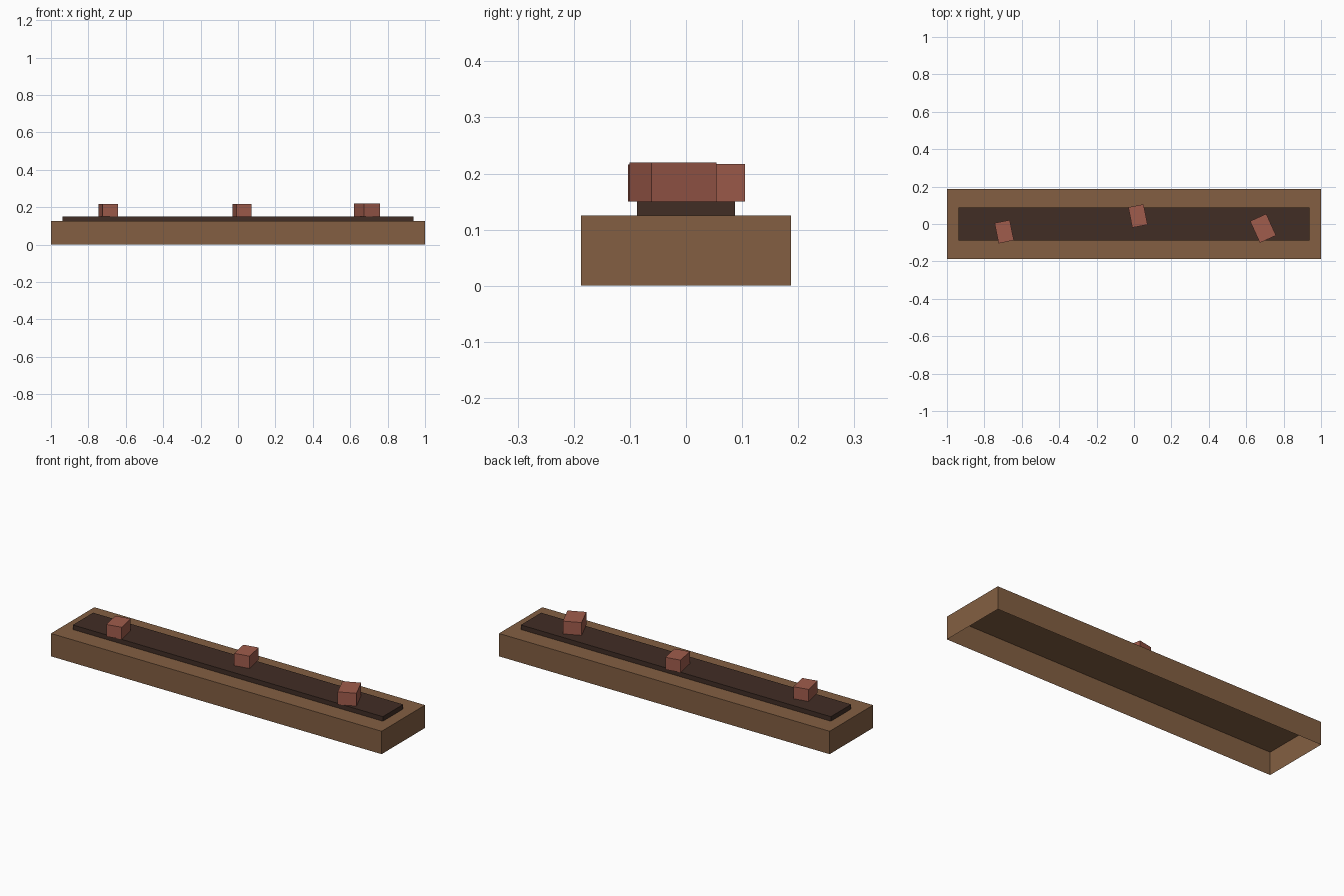
import bpy
import bmesh
from math import radians
from mathutils import Matrix, Vector

cube = bpy.data.objects.get("Cube")
if cube:
    bpy.data.objects.remove(cube, do_unlink=True)


def linear(c):
    c /= 255
    return c / 12.92 if c <= 0.04045 else ((c + 0.055) / 1.055) ** 2.4


def material(name, *rgb):
    colour = [linear(c) for c in rgb] + [1.0]
    mat = bpy.data.materials.new(name)
    mat.use_nodes = True
    mat.diffuse_color = colour
    mat.node_tree.nodes["Principled BSDF"].inputs["Base Color"].default_value = colour
    return mat


def open_box(name, mat, size, base, turn=0):
    """Box standing on the point base, without a bottom face."""
    bm = bmesh.new()
    bmesh.ops.create_cube(bm, size=1)
    bottom = [f for f in bm.faces if f.normal.z < -0.5]
    bmesh.ops.delete(bm, geom=bottom, context="FACES_ONLY")
    bm.transform(Matrix.Translation((0, 0, size[2] / 2)) @ Matrix.Diagonal(Vector(size)).to_4x4())
    mesh = bpy.data.meshes.new(name)
    bm.to_mesh(mesh)
    bm.free()
    mesh.materials.append(mat)
    obj = bpy.data.objects.new(name, mesh)
    obj.location = base
    obj.rotation_euler.z = radians(turn)
    bpy.context.collection.objects.link(obj)
    return obj


wood = material("brown wood", 131, 95, 66)
soil = material("dark soil", 65, 45, 37)
brick = material("red clay", 160, 92, 76)

# Hollow trough, open underneath, and the raised bed on it
open_box("trough", wood, (2, 0.375, 0.125), (0, 0, 0))
open_box("soil_bed", soil, (1.875, 0.175, 0.025), (0, 0, 0.125))

# Three turned blocks resting on the bed
blocks = {
    "left_block": ((0.095, 0.127, 0.07), (0.69, -0.023), 24.4),
    "middle_block": ((0.083, 0.111, 0.067), (0.021, 0.043), 11),
    "right_block": ((0.083, 0.111, 0.066), (-0.694, -0.041), 11.5),
}
for name, (size, place, turn) in blocks.items():
    open_box(name, brick, size, (*place, 0.15), turn)
